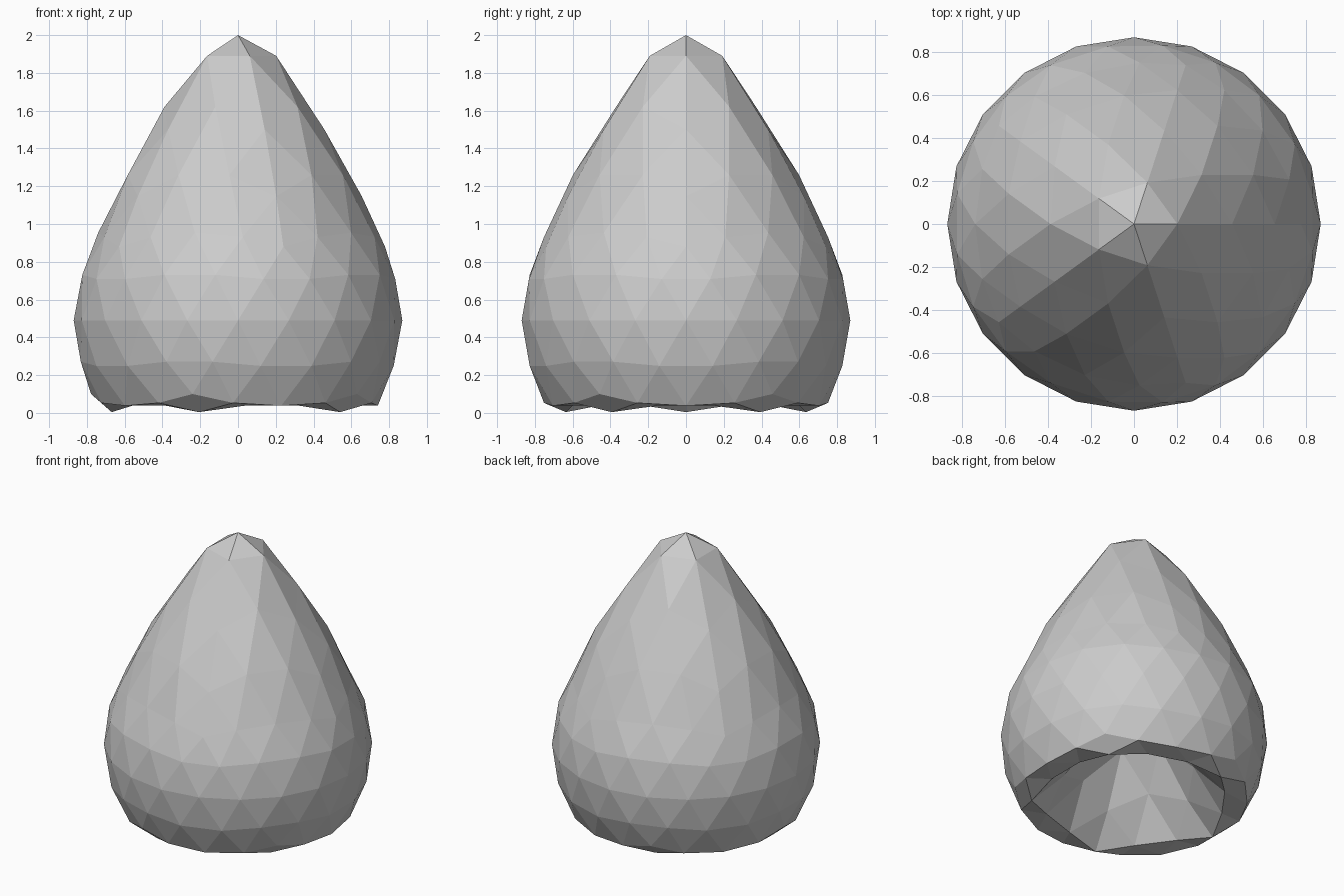
import bpy

if "Cube" in bpy.data.objects:
    bpy.data.objects.remove(bpy.data.objects["Cube"])

R, CENTRE = 0.87, 0.49

# Height remap: natural height from sphere centre -> sculpted height above ground
PROFILE = [(-0.870, 0.65), (-0.837, 0.50), (-0.778, 0.30), (-0.740, 0.20),
           (-0.630, 0.04), (-0.586, 0.00), (-0.450, 0.04), (-0.389, 0.10),
           (0.389, 0.88), (0.455, 0.95), (0.586, 1.17), (0.630, 1.26),
           (0.740, 1.50), (0.778, 1.62), (0.837, 1.87), (0.870, 2.00)]


def remap(z):
    z = max(PROFILE[0][0], min(PROFILE[-1][0], z))
    for (a, za), (b, zb) in zip(PROFILE, PROFILE[1:]):
        if z <= b:
            return za + (zb - za) * (z - a) / (b - a)
    return PROFILE[-1][1]


# Teardrop shell: low-poly sphere with the top drawn up and the underside pushed in
bpy.ops.mesh.primitive_ico_sphere_add(subdivisions=3, radius=R)
shell = bpy.context.object
shell.name = "hollow_teardrop"
for v in shell.data.vertices:
    z = v.co.z
    if z > 0.80:          # slightly narrower tip
        v.co.x *= 0.925
        v.co.y *= 0.925
    elif -0.60 < z < -0.57:   # slightly wider rim
        v.co.x *= 1.02
        v.co.y *= 1.02
    v.co.z = remap(z)
bpy.ops.object.shade_flat()
